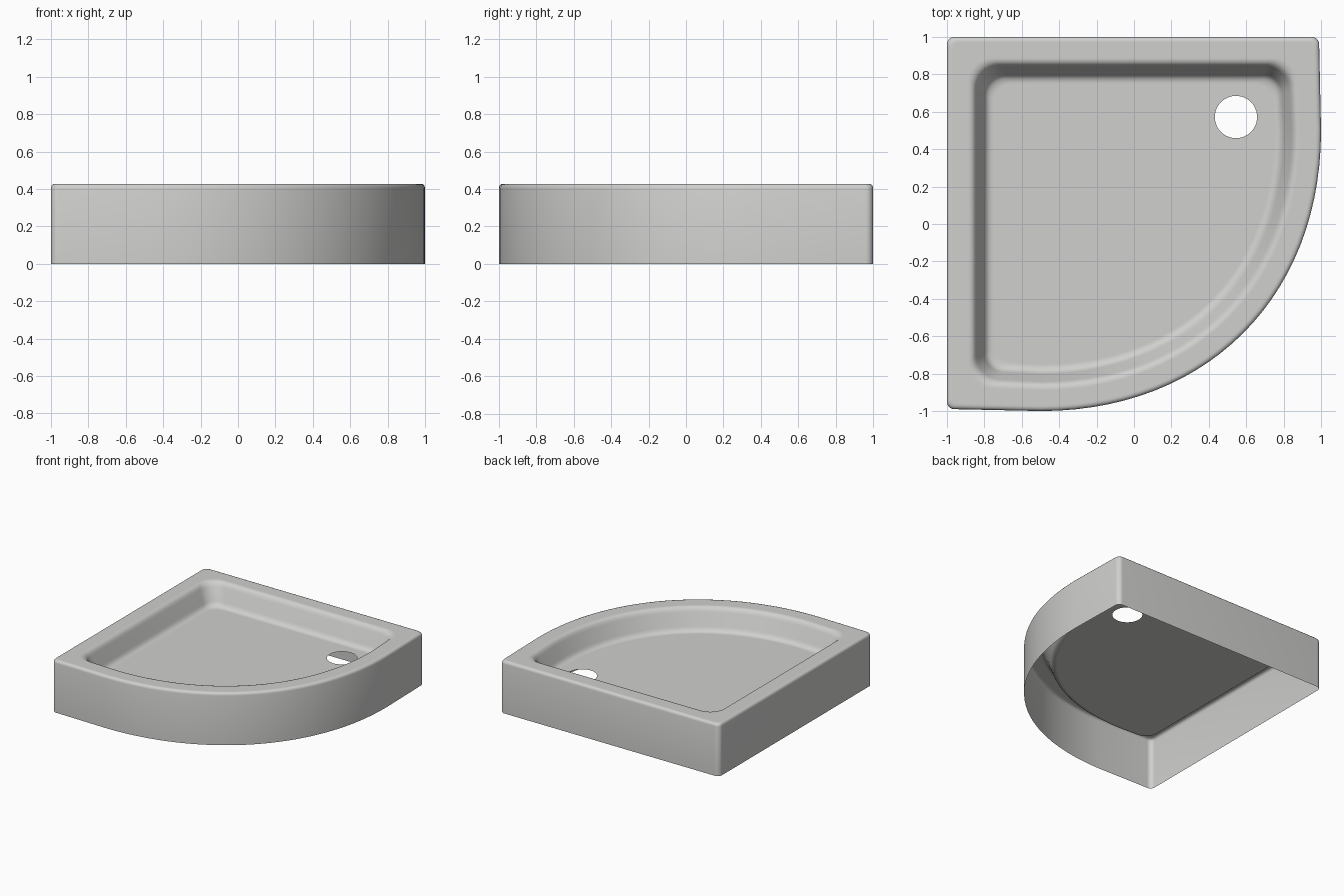
import bpy
import bmesh
from math import cos, sin, pi
from mathutils import Vector

cube = bpy.data.objects.get("Cube")
if cube:
    bpy.data.objects.remove(cube, do_unlink=True)

# Glazed ceramic material
glaze = bpy.data.materials.new("light grey glaze")
glaze.use_nodes = True
colour = (0.63, 0.63, 0.62, 1)
glaze.diffuse_color = colour
glaze.node_tree.nodes["Principled BSDF"].inputs["Base Color"].default_value = colour


def bowed_front(inset, steps=28):
    """Curved front edge as a cubic curve, moved inward along its normal."""
    a, b, c, d = (Vector(p) for p in ((-0.5, -1), (0.39, -1), (1, -0.39), (1, 0.5)))
    points = []
    for i in range(steps + 1):
        t = i / steps
        s = 1 - t
        p = a * s**3 + b * 3 * s * s * t + c * 3 * s * t * t + d * t**3
        v = ((b - a) * s * s + (c - b) * 2 * s * t + (d - c) * t * t).normalized()
        points.append(p - Vector((v.y, -v.x)) * inset)
    return points


def outline(inset, radius, steps=8):
    """Counterclockwise tray outline: bowed front and three rounded corners."""
    points = bowed_front(inset)
    for k, (x, y, sx, sy) in enumerate(((0.99, 1, 1, 1), (-1, 1, -1, 1), (-1, -0.99, -1, -1))):
        cx, cy = x - sx * (inset + radius), y - sy * (inset + radius)
        for i in range(steps + 1):
            angle = (k + i / steps) * pi / 2
            points.append(Vector((cx + radius * cos(angle), cy + radius * sin(angle))))
    return points


# Section through the wall, rim and basin: inset, height, corner radius
section = [
    (0, 0, 0.04), (0, 0.405, 0.04), (0.003, 0.417, 0.04), (0.01, 0.425, 0.04),
    (0.022, 0.428, 0.04), (0.03, 0.428, 0.04),
    (0.11, 0.428, 0.13), (0.12, 0.428, 0.13), (0.135, 0.424, 0.13), (0.148, 0.412, 0.13),
    (0.158, 0.392, 0.13), (0.198, 0.292, 0.11), (0.208, 0.272, 0.1),
    (0.222, 0.26, 0.1), (0.24, 0.255, 0.1), (0.25, 0.255, 0.1),
]

bm = bmesh.new()
rings = [[bm.verts.new((p.x, p.y, z)) for p in outline(inset, r)] for inset, z, r in section]
count = len(rings[0])
for low, high in zip(rings, rings[1:]):
    for i in range(count):
        j = (i + 1) % count
        bm.faces.new((low[i], low[j], high[j], high[i]))

# Basin floor with the round drain opening
floor_z = section[-1][1]
drain = [bm.verts.new((0.545 + 0.113 * cos(i * pi / 24), 0.572 + 0.113 * sin(i * pi / 24), floor_z))
         for i in range(48)]
edges = [bm.edges.new((drain[i], drain[(i + 1) % 48])) for i in range(48)]
edges += [bm.edges.get((rings[-1][i], rings[-1][(i + 1) % count])) for i in range(count)]
filled = bmesh.ops.triangle_fill(bm, use_beauty=True, use_dissolve=False, edges=edges, normal=(0, 0, 1))
for face in filled["geom"]:
    if isinstance(face, bmesh.types.BMFace):
        face.normal_update()
        if face.normal.z < 0:
            face.normal_flip()

# Tray object, an open shell underneath
mesh = bpy.data.meshes.new("shower_tray")
bm.to_mesh(mesh)
bm.free()
mesh.materials.append(glaze)
tray = bpy.data.objects.new("shower_tray", mesh)
bpy.context.collection.objects.link(tray)
for other in bpy.context.selected_objects:
    other.select_set(False)
tray.select_set(True)
bpy.context.view_layer.objects.active = tray
bpy.ops.object.shade_smooth_by_angle(angle=pi / 4)
